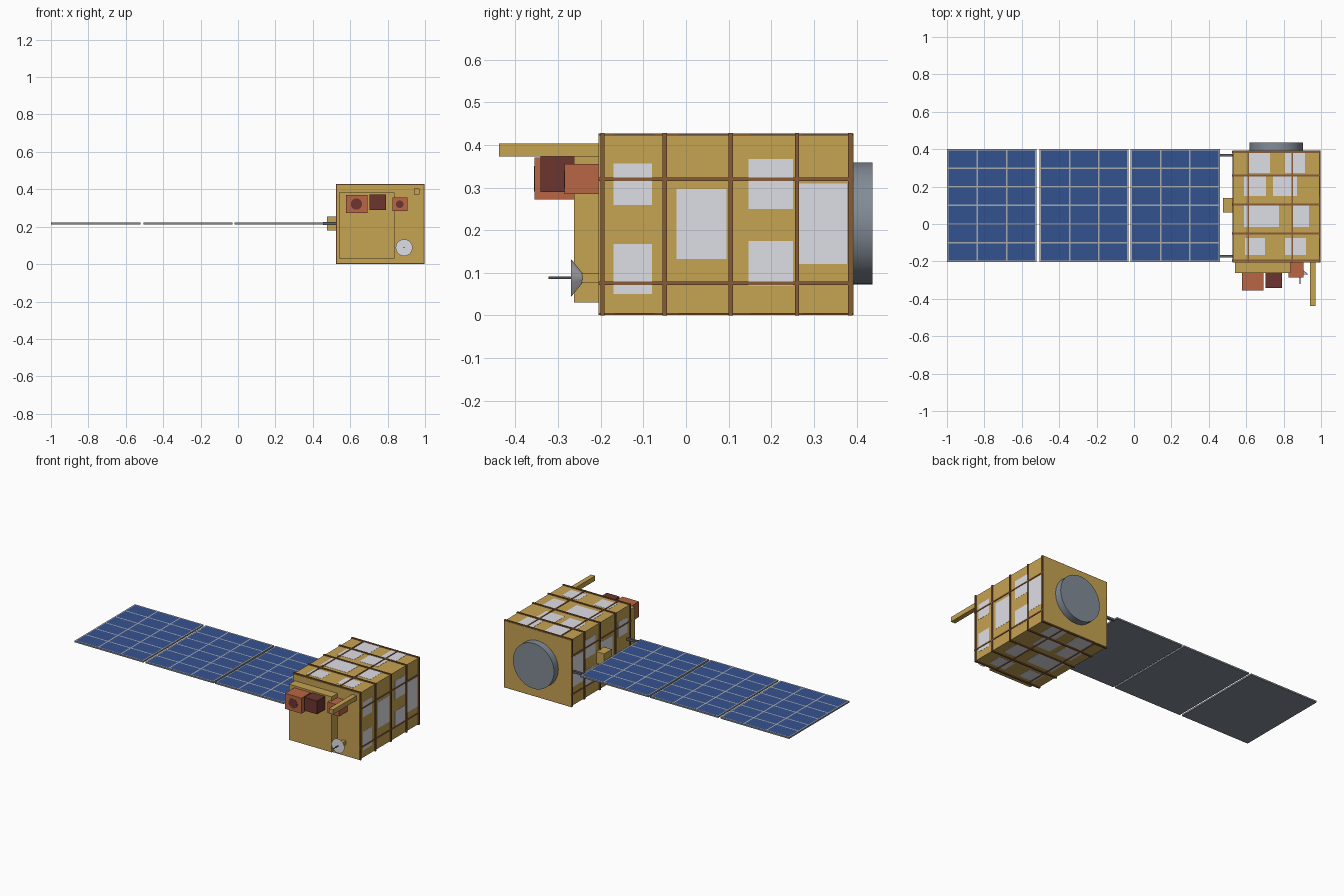
import bpy, bmesh, math
from mathutils import Matrix

cube = bpy.data.objects.get("Cube")
if cube:
    bpy.data.objects.remove(cube, do_unlink=True)


def material(name, rgb):
    def linear(c):
        c /= 255
        return c / 12.92 if c < 0.04 else ((c + 0.055) / 1.055) ** 2.4
    m = bpy.data.materials.new(name)
    col = [linear(c) for c in rgb] + [1]
    m.diffuse_color = col
    m.use_nodes = True
    m.node_tree.nodes["Principled BSDF"].inputs["Base Color"].default_value = col
    return m


GOLD = material("gold foil", (198, 163, 82))
BROWN = material("brown strap", (136, 92, 55))
WHITE = material("white patch", (222, 222, 230))
BLUE = material("solar blue", (52, 82, 144))
LINE = material("panel grid grey", (170, 171, 174))
DARK = material("dark grey", (92, 96, 102))
SLATE = material("slate metal", (130, 139, 150))
RUST = material("rust red", (184, 102, 68))
MAROON = material("dark maroon", (108, 53, 47))


def finish(name, bm, *mats):
    me = bpy.data.meshes.new(name)
    bm.to_mesh(me)
    bm.free()
    for m in mats:
        me.materials.append(m)
    ob = bpy.data.objects.new(name, me)
    bpy.context.collection.objects.link(ob)
    return ob


def add_box(bm, x0, x1, y0, y1, z0, z1):
    mat = Matrix.Translation(((x0 + x1) / 2, (y0 + y1) / 2, (z0 + z1) / 2))
    mat = mat @ Matrix.Diagonal((x1 - x0, y1 - y0, z1 - z0, 1))
    bmesh.ops.create_cube(bm, size=1, matrix=mat)


def box(name, mat, *dims):
    bm = bmesh.new()
    add_box(bm, *dims)
    return finish(name, bm, mat)


def cylinder(name, mat, x, z, y0, y1, r0, r1=None, n=32):
    """Round part along y, radius r0 at y0 and r1 at y1."""
    bm = bmesh.new()
    rot = Matrix.Rotation(-math.pi / 2, 4, 'X')
    bmesh.ops.create_cone(bm, cap_ends=True, segments=n, radius1=r0,
                          radius2=r0 if r1 is None else r1, depth=y1 - y0,
                          matrix=Matrix.Translation((x, (y0 + y1) / 2, z)) @ rot)
    for f in bm.faces:
        f.smooth = len(f.verts) == 4
    for e in bm.edges:
        e.smooth = all(f.smooth for f in e.link_faces)
    return finish(name, bm, mat)


# Foil-wrapped body
X0, X1, Y0, Y1, Z0, Z1 = 0.53, 0.993, -0.205, 0.393, 0.005, 0.423
box("body", GOLD, X0, X1, Y0, Y1, Z0, Z1)

# Straps: rings around the body and rails along it
T, W = 0.005, 0.005
bm = bmesh.new()
for y in (-0.196, -0.05, 0.105, 0.26, 0.385):
    for z0, z1 in ((Z1, Z1 + T), (Z0 - T, Z0)):
        add_box(bm, X0 - T, X1 + T, y - W, y + W, z0, z1)
    for x0, x1 in ((X0 - T, X0), (X1, X1 + T)):
        add_box(bm, x0, x1, y - W, y + W, Z0, Z1)
for z in (0.076, 0.319):
    for x0, x1 in ((X0 - T + 0.001, X0), (X1, X1 + T - 0.001)):
        add_box(bm, x0, x1, Y0, Y1, z - W * 0.8, z + W * 0.8)
for x in (0.61, 0.845):
    for z0, z1 in ((Z1, Z1 + T - 0.001), (Z0 - T + 0.001, Z0)):
        add_box(bm, x - W * 0.8, x + W * 0.8, Y0, Y1, z0, z1)
finish("straps", bm, BROWN)

# Radiator patches on both sides, then on top and bottom
P = 0.001
bm = bmesh.new()
for y0, y1, z0, z1 in ((-0.17, -0.08, 0.259, 0.356), (-0.17, -0.08, 0.05, 0.168),
                       (-0.022, 0.095, 0.133, 0.297), (0.146, 0.251, 0.25, 0.367),
                       (0.146, 0.251, 0.07, 0.175), (0.265, 0.378, 0.121, 0.309)):
    add_box(bm, X1 - P, X1 + P, y0, y1, z0, z1)
    add_box(bm, X0 - P, X0 + P, y0, y1, z0, z1)
for y0, y1, spans in ((0.273, 0.385, ((0.615, 0.727), (0.807, 0.914))),
                      (0.15, 0.257, ((0.588, 0.706), (0.743, 0.872))),
                      (-0.016, 0.1, ((0.588, 0.775), (0.845, 0.936))),
                      (-0.166, -0.075, ((0.594, 0.7), (0.807, 0.92)))):
    for x0, x1 in spans:
        add_box(bm, x0, x1, y0, y1, Z1 - P, Z1 + P)
        add_box(bm, x0, x1, y0, y1, Z0 - P, Z0 + P)
finish("radiator_patches", bm, WHITE)

# Rear adapter disc
cylinder("rear_disc", SLATE, 0.76, 0.216, 0.385, 0.437, 0.143, n=48)

# Front instrument deck and instruments
box("front_deck", GOLD, 0.54, 0.838, -0.262, Y0, 0.031, 0.382)
box("large_instrument", RUST, 0.577, 0.692, -0.355, -0.255, 0.272, 0.37)
cylinder("large_lens", MAROON, 0.633, 0.321, -0.356, -0.35, 0.03)
box("dark_instrument", MAROON, 0.702, 0.792, -0.341, -0.255, 0.289, 0.373)
box("small_instrument", RUST, 0.825, 0.907, -0.285, Y0, 0.285, 0.355)
cylinder("small_lens", MAROON, 0.865, 0.32, -0.286, -0.28, 0.02)
box("boom", GOLD, 0.941, 0.971, -0.438, Y0, 0.373, 0.403)

# Dish antenna with feed and mount
cylinder("dish", WHITE, 0.888, 0.088, -0.27, -0.243, 0.045, 0.012)
cylinder("dish_feed", DARK, 0.888, 0.088, -0.322, -0.265, 0.003, n=8)
box("dish_mount", GOLD, 0.877, 0.899, -0.245, Y0, 0.077, 0.099)

# Solar array bracket and arms
box("array_bracket", GOLD, 0.475, X0, 0.062, 0.138, 0.179, 0.255)
for y in (-0.172, 0.368):
    box("array_arm", DARK, 0.455, X0, y - 0.007, y + 0.007, 0.21, 0.224)

# Solar panels: cut the slab along the cell borders, colour the cells by position
COLS, ROWS, GAP, RIM = 3, 6, 0.004, 0.004
PY0, PY1 = -0.202, 0.4


def borders(a, b, n):
    """Start and end of each of n cells between a and b."""
    step = (b - a - 2 * RIM) / n
    return [(a + RIM + i * step + GAP, a + RIM + (i + 1) * step - GAP) for i in range(n)]


for px0, px1 in ((-1.0, -0.52), (-0.504, -0.03), (-0.018, 0.46)):
    bm = bmesh.new()
    add_box(bm, px0, px1, PY0, PY1, 0.212, 0.222)
    xs, ys = borders(px0, px1, COLS), borders(PY0, PY1, ROWS)
    for spans, axis in ((xs, 0), (ys, 1)):
        for p in (p for span in spans for p in span):
            co, no = [0, 0, 0], [0, 0, 0]
            co[axis], no[axis] = p, 1
            bmesh.ops.bisect_plane(bm, geom=bm.verts[:] + bm.edges[:] + bm.faces[:],
                                   plane_co=co, plane_no=no)
    bm.normal_update()
    for f in bm.faces:
        c = f.calc_center_median()
        if f.normal.z > 0.5:
            in_cell = (any(a < c.x < b for a, b in xs) and any(a < c.y < b for a, b in ys))
            f.material_index = 2 if in_cell else 1
    finish("solar_panel", bm, SLATE, LINE, BLUE)
